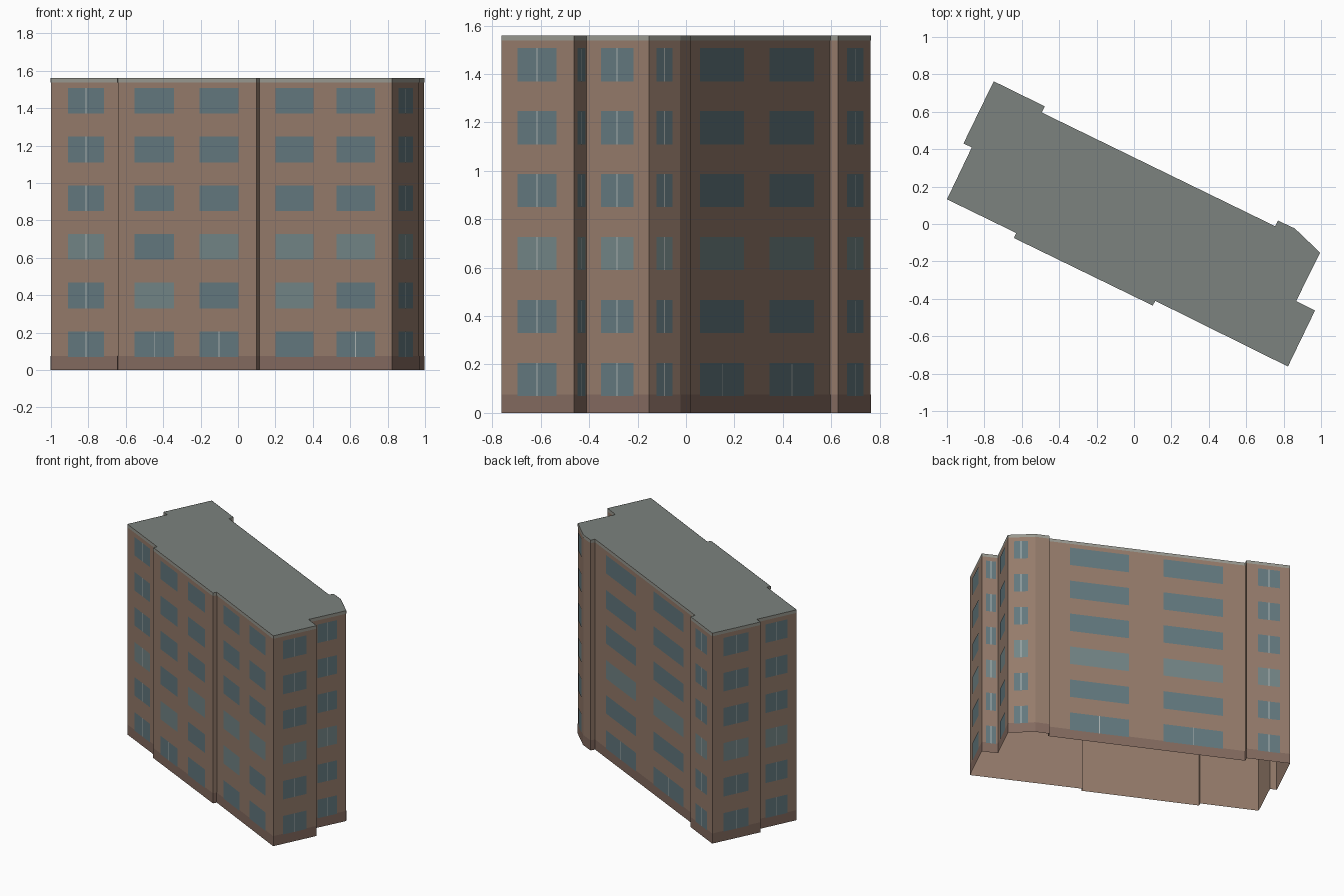
import bpy
from mathutils import Vector

if "Cube" in bpy.data.objects:
    bpy.data.objects.remove(bpy.data.objects["Cube"])

H, PLINTH, BAND = 1.56, 0.075, 1.538
FLOORS, STEP, SILL, WIN_H = 6, 0.26, 0.07, 0.137


def material(name, rgb):
    m = bpy.data.materials.new(name)
    m.diffuse_color = (*rgb, 1)
    m.use_nodes = True
    m.node_tree.nodes["Principled BSDF"].inputs["Base Color"].default_value = m.diffuse_color
    return m


brick = material("brick", (0.30, 0.20, 0.148))
base = material("base_brick", (0.23, 0.145, 0.115))
trim = material("trim", (0.32, 0.32, 0.28))
roofing = material("roofing", (0.20, 0.225, 0.21))
glass = material("glass", (0.125, 0.19, 0.21))
pale_glass = material("pale_glass", (0.17, 0.235, 0.24))
white = material("mullion_paint", (0.42, 0.46, 0.45))


def make(name, quads, mat):
    verts, faces = [], []
    for q in quads:
        faces.append(range(len(verts), len(verts) + len(q)))
        verts += q
    me = bpy.data.meshes.new(name)
    me.from_pydata(verts, [], [tuple(f) for f in faces])
    me.materials.append(mat)
    bpy.context.collection.objects.link(bpy.data.objects.new(name, me))


def panel(a, b, s0, s1, z0, z1, off=0.0):
    """Vertical quad along wall a-b, between fractions s0 and s1, pushed outward."""
    d = b - a
    n = Vector((d.y, -d.x)).normalized() * off
    p, q = a + d * s0 + n, a + d * s1 + n
    return [(p.x, p.y, z0), (q.x, q.y, z0), (q.x, q.y, z1), (p.x, p.y, z1)]


# Each wall: start corner (counter-clockwise), then windows as
# (start fraction, end fraction, kind): 2 = mullion on every floor,
# 1 = mullion on ground floor only, 0 = none
walls = [
    ((-1.0, 0.132), [(0.25, 0.77, 2)]),
    ((-0.63, -0.048), []),
    ((-0.642, -0.075), [(0.122, 0.406, 1), (0.588, 0.872, 1)]),
    ((0.10, -0.436), []),
    ((0.114, -0.411), [(0.124, 0.41, 0), (0.584, 0.872, 1)]),
    ((0.823, -0.762), [(0.225, 0.76, 2)]),
    ((0.968, -0.462), [(0.24, 0.88, 2)]),
    ((0.867, -0.412), [(0.235, 0.755, 2)]),
    ((0.995, -0.153), [(0.22, 0.74, 2)]),
    ((0.86, -0.024), []),
    ((0.77, 0.018), []),
    ((0.755, -0.012), [(0.11, 0.41, 1), (0.585, 0.885, 1)]),
    ((-0.493, 0.596), []),
    ((-0.477, 0.629), [(0.255, 0.77, 2)]),
    ((-0.75, 0.763), [(0.23, 0.75, 2)]),
    ((-0.912, 0.43), []),
    ((-0.867, 0.41), [(0.22, 0.77, 2)]),
]
pts = [Vector(w[0]) for w in walls]
shell, plinth, band, panes, pale, mullions = [], [], [], [], [], []
for i, (_, windows) in enumerate(walls):
    a, b = pts[i], pts[(i + 1) % len(pts)]
    shell.append(panel(a, b, 0, 1, 0, H))
    plinth.append(panel(a, b, 0, 1, 0, PLINTH, 0.0015))
    band.append(panel(a, b, 0, 1, BAND, H, 0.0015))
    for s0, s1, kind in windows:
        for k in range(FLOORS):
            z = SILL + k * STEP
            light = k == 2 and (i, s0) != (2, 0.122) or k == 1 and i in (2, 4) and s0 < 0.2
            (pale if light else panes).append(panel(a, b, s0, s1, z, z + WIN_H, 0.0025))
            if kind == 2 or (kind == 1 and k == 0):
                mid, w = (s0 + s1) / 2, 0.0025 / (b - a).length
                mullions.append(panel(a, b, mid - w, mid + w, z, z + WIN_H, 0.0035))

make("walls", shell, brick)
make("plinth", plinth, base)
make("parapet_band", band, trim)
make("windows", panes, glass)
make("pale_windows", pale, pale_glass)
make("window_mullions", mullions, white)

# Flat roof following the footprint; underside stays open
make("roof", [[(p.x, p.y, H) for p in pts]], roofing)
